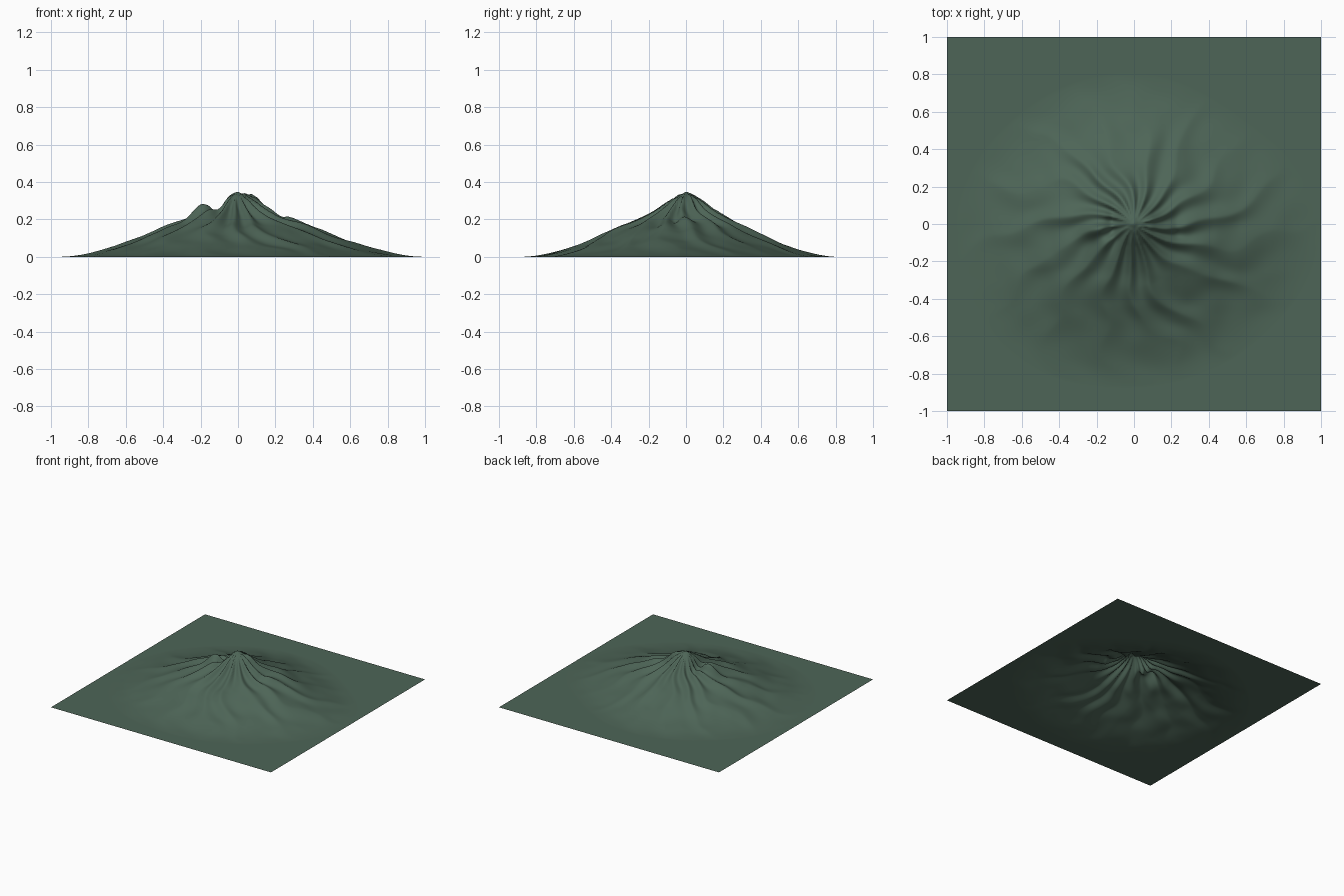
import bpy, bmesh, math
from mathutils import Vector, noise

if "Cube" in bpy.data.objects:
    bpy.data.objects.remove(bpy.data.objects["Cube"])

N = 220  # grid cells per side

# radial profile: height at evenly spaced fractions of the foot radius
PROFILE = [.348, .308, .25, .203, .168, .128, .09, .056, .029, .009, 0]
# foot radius every 45 degrees, counter-clockwise from +x
FOOT = [.99, .80, .80, .84, .95, .95, .87, .90]
# ridge directions in degrees close to the summit
RIDGES = [-6, 20, 46, 74, 96, 119, 142, 163, 188, 214, 240, 263, 287, 311, 334]
# local bumps and hollows: x, y, radius x, radius y, height
BUMPS = [(-.20, -.04, .055, .05, .035), (-.11, -.01, .04, .10, -.055),
         (.09, .02, .045, .04, .022), (.23, -.02, .03, .06, -.015)]


def smooth_pick(vals, f, loop=False):
    """Catmull-Rom interpolation in a list."""
    i, n = math.floor(f), len(vals)
    t = f - i
    g = (lambda k: vals[k % n]) if loop else (lambda k: vals[max(0, min(n - 1, k))])
    a, b, c, d = g(i - 1), g(i), g(i + 1), g(i + 2)
    return b + .5 * t * (c - a + t * (2 * a - 5 * b + 4 * c - d + t * (3 * (b - c) + d - a)))


def ridge_wave(deg):
    """0 on a ridge, 1 in the middle of a gully."""
    ang = sorted(a % 360 for a in RIDGES)
    ang = [ang[-1] - 360] + ang + [ang[0] + 360]
    deg %= 360
    for a, b in zip(ang, ang[1:]):
        if a <= deg <= b:
            return math.sin(math.pi * (deg - a) / (b - a)) ** 1.5
    return 0


def height(x, y):
    r = math.hypot(x, y)
    deg = math.degrees(math.atan2(y, x))
    wobble = noise.noise(Vector((x * 4, y * 4, 3.1)))
    foot = smooth_pick(FOOT, (deg % 360) / 45, True)
    t = r / foot
    if t >= 1:
        return 0
    z = smooth_pick(PROFILE, t * 10)
    # gullies swirl counter-clockwise on the way down
    swirl = deg - 38 * (r - .2) + 14 * wobble * min(1, r * 3)
    depth = .042 * min(1, r / .12) * max(0, 1 - t) ** 1.2
    z -= depth * ridge_wave(swirl)
    # small erosion detail on the lower slopes
    z += .018 * noise.noise(Vector((x * 7, y * 7, .7))) * min(1, r * 3) * (1 - t)
    for bx, by, rx, ry, h in BUMPS:
        z += h * math.exp(-((x - bx) / rx) ** 2 - ((y - by) / ry) ** 2)
    return max(0, z)


# mountain sheet
bm = bmesh.new()
bmesh.ops.create_grid(bm, x_segments=N, y_segments=N, size=1)
for v in bm.verts:
    v.co.z = height(v.co.x, v.co.y)
for f in bm.faces:
    f.smooth = True
mesh = bpy.data.meshes.new("mountain")
bm.to_mesh(mesh)
bm.free()
mountain = bpy.data.objects.new("mountain", mesh)
bpy.context.collection.objects.link(mountain)

# green slopes
green = bpy.data.materials.new("dark_green")
green.diffuse_color = (.075, .13, .095, 1)
green.use_nodes = True
green.node_tree.nodes["Principled BSDF"].inputs["Base Color"].default_value = green.diffuse_color
mesh.materials.append(green)
